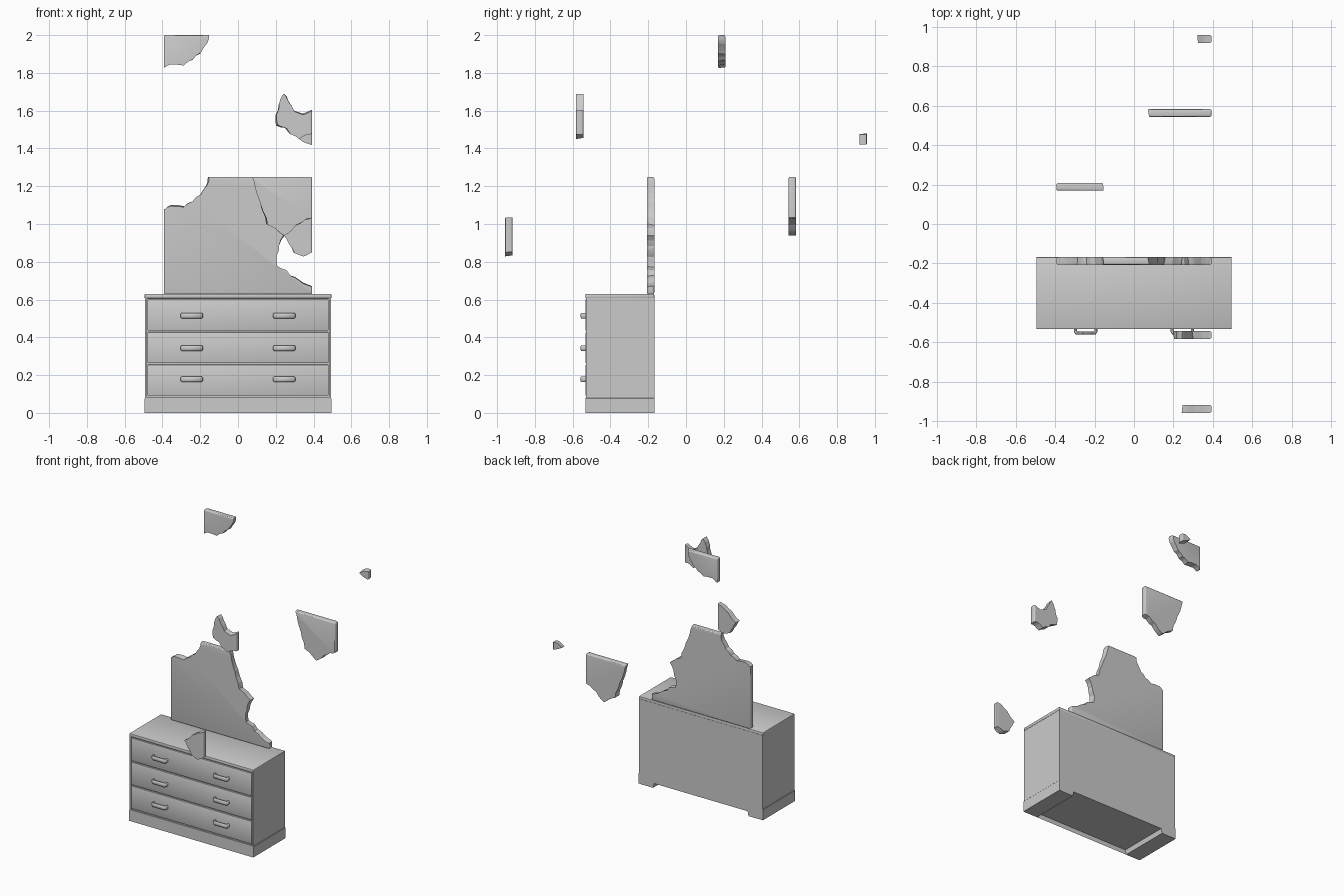
import bpy, bmesh, math, random
from mathutils import Vector

if "Cube" in bpy.data.objects:
    bpy.data.objects.remove(bpy.data.objects["Cube"])

random.seed(4)


def add_mesh(name, bm):
    bmesh.ops.recalc_face_normals(bm, faces=bm.faces)
    me = bpy.data.meshes.new(name)
    bm.to_mesh(me)
    bm.free()
    ob = bpy.data.objects.new(name, me)
    bpy.context.collection.objects.link(ob)
    return ob


def smooth(ob, angle=35):
    bpy.ops.object.select_all(action='DESELECT')
    ob.select_set(True)
    bpy.context.view_layer.objects.active = ob
    bpy.ops.object.shade_smooth_by_angle(angle=math.radians(angle))


def box(name, lo, hi, bevel=0.0, segments=2):
    bm = bmesh.new()
    bmesh.ops.create_cube(bm, size=1)
    lo, hi = Vector(lo), Vector(hi)
    for v in bm.verts:
        v.co = Vector(((lo[i] + hi[i]) / 2 + v.co[i] * (hi[i] - lo[i]) for i in range(3)))
    if bevel:
        bmesh.ops.bevel(bm, geom=bm.edges[:], offset=bevel, segments=segments,
                        profile=0.5, affect='EDGES')
    ob = add_mesh(name, bm)
    smooth(ob)
    return ob


def prism(name, outline, y0, y1, skew=lambda x, z: (x, z)):
    """Closed x-z outline pulled from y0 to y1; skew moves the rear outline."""
    bm = bmesh.new()
    front = [bm.verts.new((x, y0, z)) for x, z in outline]
    back = [bm.verts.new((a, y1, b)) for a, b in (skew(x, z) for x, z in outline)]
    bm.faces.new(front)
    bm.faces.new(back[::-1])
    n = len(outline)
    for i in range(n):
        j = (i + 1) % n
        bm.faces.new((front[j], front[i], back[i], back[j]))
    bmesh.ops.triangulate(bm, faces=bm.faces[:])
    return add_mesh(name, bm)


# Chest: carcass, top board, plinth with a toe cut-out running front to back
FRONT, REAR = -0.533, -0.168
box("carcass", (-0.49, -0.522, 0.04), (0.49, REAR, 0.61))
box("top_board", (-0.495, FRONT, 0.606), (0.495, REAR, 0.63), 0.006)
for side in (-1, 1):
    x0, x1 = sorted((side * 0.483, side * 0.492))
    box("side_panel", (x0, -0.53, 0.04), (x1, REAR, 0.61))
prism("plinth", [(-0.495, 0), (-0.38, 0), (-0.373, 0.033), (0.373, 0.033), (0.38, 0),
                 (0.495, 0), (0.495, 0.075), (0.489, 0.082), (-0.489, 0.082),
                 (-0.495, 0.075)], FRONT, REAR)

# Drawers, each with two bow handles
for low, high, grip in ((0.091, 0.255, 0.178), (0.263, 0.427, 0.343), (0.435, 0.601, 0.515)):
    box("drawer_front", (-0.48, -0.532, low), (0.48, -0.50, high), 0.004)
    for side in (-1, 1):
        cu = bpy.data.curves.new("handle", 'CURVE')
        cu.dimensions = '3D'
        cu.bevel_depth = 0.008
        cu.bevel_resolution = 3
        cu.use_fill_caps = True
        sp = cu.splines.new('POLY')
        path = [(-0.052, 0.006), (-0.052, -0.012), (-0.047, -0.02),
                (0.047, -0.02), (0.052, -0.012), (0.052, 0.006)]
        sp.points.add(len(path) - 1)
        for p, (x, y) in zip(sp.points, path):
            p.co = (x, y, 0, 1)
        handle = bpy.data.objects.new("handle", cu)
        bpy.context.collection.objects.link(handle)
        handle.location = (side * 0.245, -0.533, grip)
        handle.scale.z = 1.9


# Cracks of the broken mirror panel (x, z), roughened between the points
def rough(points):
    out = [points[0]]
    for a, b in zip(points, points[1:]):
        j = random.uniform(-0.1, 0.1)
        out.append(((a[0] + b[0]) / 2 + (b[1] - a[1]) * j,
                    (a[1] + b[1]) / 2 - (b[0] - a[0]) * j))
        out.append(b)
    return out


J, K = (0.24, 0.94), (0.325, 0.697)
left = rough([(-0.45, 1.065), (-0.39, 1.077), (-0.36, 1.092), (-0.29, 1.087), (-0.24, 1.12),
              (-0.195, 1.16), (-0.16, 1.21), (-0.15, 1.25), (-0.145, 1.3)])
upper = rough([(0.07, 1.3), (0.08, 1.25), (0.095, 1.2), (0.106, 1.156), (0.127, 1.077),
               (0.148, 1.003), (0.222, 0.955), J])
mid_up = rough([J, (0.3, 0.99), (0.35, 1.02), (0.39, 1.034), (0.45, 1.04)])
mid_low = rough([J, (0.267, 0.898), (0.302, 0.843), (0.35, 0.826), (0.39, 0.848), (0.45, 0.88)])
lower = rough([J, (0.217, 0.887), (0.206, 0.83), (0.212, 0.777), (0.26, 0.755),
               (0.28, 0.723), K])
chip_up = rough([K, (0.36, 0.718), (0.39, 0.724), (0.45, 0.73)])
chip_low = rough([K, (0.36, 0.676), (0.39, 0.668), (0.45, 0.665)])


def slant(x, z):
    return x + 0.014 * math.sin(14 * z), z + 0.012 * math.cos(19 * x)


# Mirror pieces: the whole rounded panel cut to each outline, then moved away
pieces = [
    ("mirror_panel", [(-0.45, 0.6)] + left + upper + lower[1:] + chip_low[1:] + [(0.45, 0.6)],
     0, 0),
    ("shard_top_left", left + [(-0.45, 1.3)], 0.376, 0.75),
    ("shard_top_right", upper + mid_up[1:] + [(0.45, 1.3)], 0.75, 0),
    ("shard_middle", mid_up + mid_low[:0:-1], -0.75, 0),
    ("shard_lower", mid_low + chip_up[:0:-1] + lower[:0:-1], -0.375, 0.75),
    ("shard_chip", chip_up + chip_low[:0:-1], 1.125, 0.75),
]
for name, outline, dy, dz in pieces:
    panel = box(name, (-0.393, -0.207, 0.628), (0.393, REAR, 1.25), 0.009, 3)
    cutter = prism("cutter", outline, -0.225, -0.15, slant)
    cutter.hide_render = True
    mod = panel.modifiers.new("break", 'BOOLEAN')
    mod.operation = 'INTERSECT'
    mod.solver = 'EXACT'
    mod.object = cutter
    bpy.context.view_layer.objects.active = panel
    bpy.ops.object.modifier_apply(modifier=mod.name)
    bpy.data.objects.remove(cutter)
    panel.location = (0, dy, dz)
    smooth(panel, 30)
